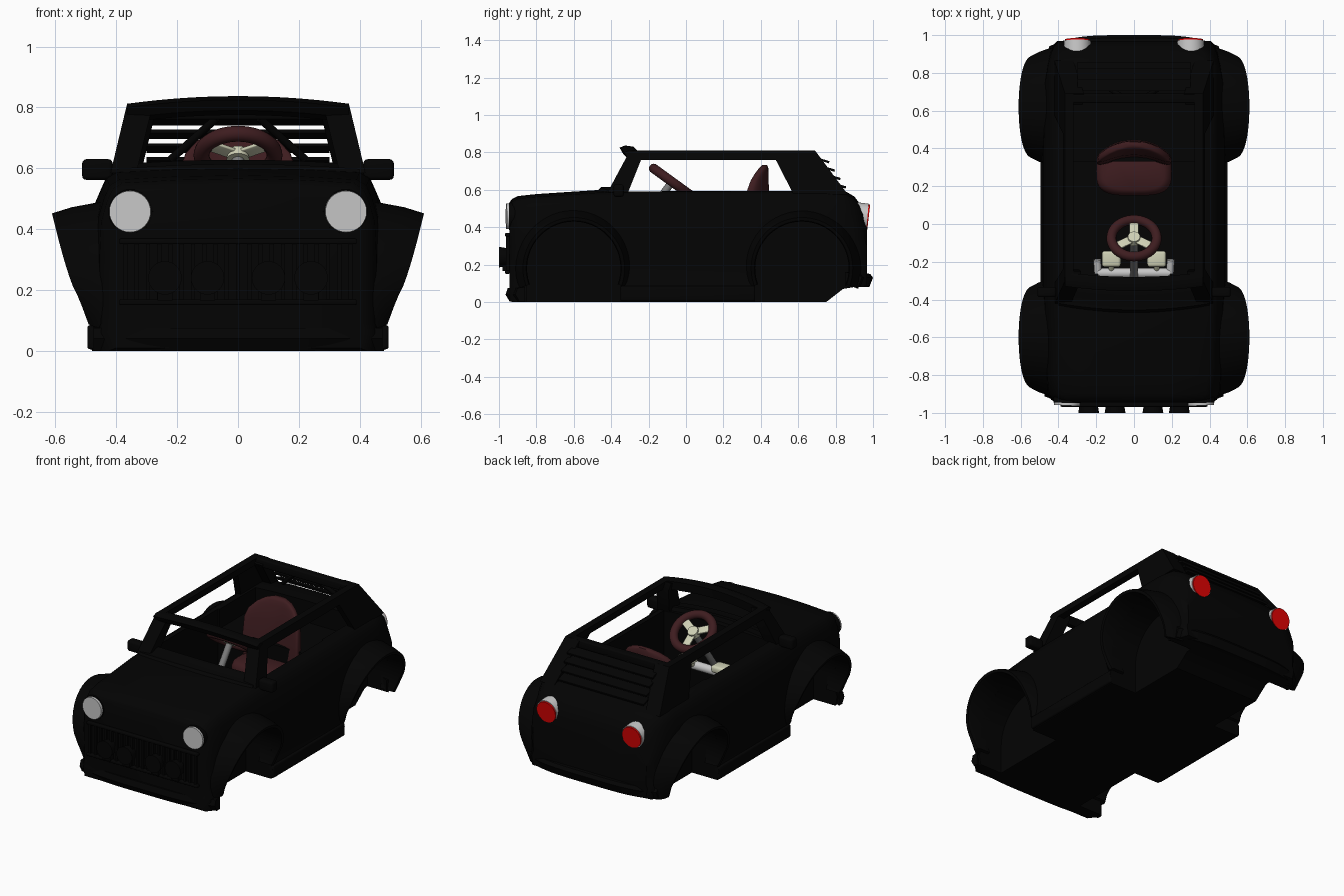
import bpy, bmesh, math
from mathutils import Vector, Matrix

cube = bpy.data.objects.get("Cube")
if cube:
    bpy.data.objects.remove(cube)


def material(name, r, g, b):
    m = bpy.data.materials.new(name)
    m.use_nodes = True
    m.diffuse_color = (r, g, b, 1)
    m.node_tree.nodes["Principled BSDF"].inputs["Base Color"].default_value = (r, g, b, 1)
    return m


BLACK = material("black paint", .001, .001, .001)
LEATHER = material("dark red leather", .048, .012, .014)
CREAM = material("cream metal", .62, .63, .46)
SILVER = material("silver", .57, .57, .57)
GREY = material("grey steel", .2, .2, .2)
RED = material("red lens", .75, .001, .001)


def finish(name, bm, mat, angle=35):
    bmesh.ops.recalc_face_normals(bm, faces=bm.faces[:])
    me = bpy.data.meshes.new(name)
    bm.to_mesh(me)
    bm.free()
    me.materials.append(mat)
    ob = bpy.data.objects.new(name, me)
    bpy.context.collection.objects.link(ob)
    smooth(ob, angle)
    return ob


def smooth(ob, angle=35):
    bpy.ops.object.select_all(action='DESELECT')
    ob.select_set(True)
    bpy.context.view_layer.objects.active = ob
    bpy.ops.object.shade_smooth_by_angle(angle=math.radians(angle))


def loft(name, rings, mat, angle=35):
    """Skin closed rings of points and cap both ends."""
    bm = bmesh.new()
    vs = [[bm.verts.new(p) for p in ring] for ring in rings]
    n = len(vs[0])
    for a, b in zip(vs, vs[1:]):
        for i in range(n):
            bm.faces.new((a[i], a[(i + 1) % n], b[(i + 1) % n], b[i]))
    bm.faces.new(vs[0])
    bm.faces.new(vs[-1][::-1])
    return finish(name, bm, mat, angle)


def box(name, c, size, mat, bevel=0):
    bm = bmesh.new()
    bmesh.ops.create_cube(bm, size=1, matrix=Matrix.Translation(c) @ Matrix.Diagonal((*size, 1)))
    if bevel:
        bmesh.ops.bevel(bm, geom=bm.edges[:], offset=bevel, segments=3, affect='EDGES', profile=.5)
    return finish(name, bm, mat)


def rod(name, p, q, r, mat, r2=None, sides=32):
    p, q = Vector(p), Vector(q)
    d = q - p
    mx = Matrix.Translation((p + q) / 2) @ d.to_track_quat('Z', 'Y').to_matrix().to_4x4()
    bm = bmesh.new()
    bmesh.ops.create_cone(bm, cap_ends=True, segments=sides, radius1=r, radius2=r2 or r,
                          depth=d.length, matrix=mx)
    return finish(name, bm, mat)


def across(name, section, half, mat, rise=0, bow=0, power=2):
    """Sweep a y-z section from side to side with a crown and a bow."""
    rings = []
    for i in range(17):
        t = i / 8 - 1
        k = 1 - abs(t) ** power
        rings.append([(t * half, y + bow * k, z + rise * k) for y, z in section])
    return loft(name, rings, mat)


def side_panel(name, outline, thick, s):
    """Plate that leans inwards like the cabin sides."""
    lean = lambda z: .42 - .24 * (z - .58)
    return loft(name, [[(s * (lean(z) - d), y, z) for y, z in outline] for d in (0, thick)], BLACK)


def cut(ob, cutter):
    m = ob.modifiers.new("cut", 'BOOLEAN')
    m.object = cutter
    m.solver = 'EXACT'
    bpy.context.view_layer.objects.active = ob
    bpy.ops.object.modifier_apply(modifier=m.name)
    bpy.data.objects.remove(cutter)


# Body shell: stations of y, middle width, top width, bottom, top
stations = [(-.945, .4, .36, .01, .515), (-.932, .425, .38, 0, .535), (-.9, .45, .40, 0, .552),
            (-.8, .46, .41, 0, .563), (-.45, .47, .42, 0, .586), (-.3, .48, .42, 0, .59),
            (.36, .48, .42, 0, .592), (.75, .47, .42, 0, .592), (.84, .455, .41, .07, .585),
            (.9, .44, .385, .08, .55), (.945, .42, .36, .08, .49), (.968, .395, .32, .09, .42)]
rings = []
for y, wm, wt, zb, zt in stations:
    half = [(wm, zb), (wm + .012, zb + .06), (wm, zb + .09), (wm + .005, .3), (wm, zt - .13),
            (wt + .03, zt - .06), (wt + .012, zt - .02), (wt - .02, zt), (wt * .5, zt + .01)]
    rings.append([(x, y, z) for x, z in half] + [(0, y, zt + .014)]
                 + [(-x, y, z) for x, z in half[::-1]] + [(0, y, zb)])
body = loft("body_shell", rings, BLACK)

# Cabin, rear shelf and wheel openings
cut(body, box("cabin_cutter", (0, .01, .48), (.74, .64, .8), BLACK))
cut(body, box("shelf_cutter", (0, .49, .75), (.72, .4, .56), BLACK))
WHEELS = (-.6, .62)
for s in (1, -1):
    for cy in WHEELS:
        arch = [(cy + .25 * math.cos(math.pi * i / 24), .18 + .25 * math.sin(math.pi * i / 24))
                for i in range(25)]
        arch += [(cy - .25, -.1), (cy + .25, -.1)]
        cut(body, loft("wheel_cutter", [[(s * x, y, z) for y, z in arch] for x in (.3, .8)], BLACK))
smooth(body)

for s, side in ((1, "left"), (-1, "right")):
    # Flared wheel arches
    for cy, end in zip(WHEELS, ("front", "rear")):
        rings = []
        for i in range(33):
            a = math.radians(-20 + 220 * i / 32)
            out = .525 + .086 * max(0, math.sin(a)) ** .75 + .1 * min(0, math.sin(a))
            sec = [(.40, .25), (.40, .32), (.45, .31), (.45 + (out - .45) * .6, .292),
                   (out, .272), (out - .004, .255), (out - .02, .25)]
            rings.append([(s * x, cy + r * math.cos(a), .18 + r * math.sin(a)) for x, r in sec])
        loft(f"{end}_{side}_fender", rings, BLACK)

    # Sill and cabin frame
    box(f"{side}_sill", (s * .475, .01, .045), (.04, .72, .08), BLACK, .01)
    side_panel(f"{side}_windscreen_pillar",
               [(-.42, .585), (-.31, .585), (-.24, .76), (-.25, .81), (-.31, .79)], .085, s)
    side_panel(f"{side}_roof_rail", [(-.28, .76), (.5, .76), (.69, .76), (.69, .81), (-.28, .81)], .045, s)
    side_panel(f"{side}_quarter_panel", [(.48, .76), (.69, .81), (.865, .575), (.575, .575)], .04, s)
    side_panel(f"{side}_rear_pillar", [(.63, .78), (.69, .81), (.865, .575), (.8, .575)], .1, s)
    rod(f"{side}_rear_brace", (s * .07, .68, .765), (s * .22, .77, .63), .013, BLACK, sides=12)

    # Door mirrors
    box(f"{side}_mirror", (s * .462, -.36, .596), (.1, .055, .068), BLACK, .014)
    rod(f"{side}_mirror_arm", (s * .39, -.35, .59), (s * .44, -.36, .59), .014, BLACK)

    # Lamps
    rod(f"{side}_headlight_rim", (s * .352, -.9, .458), (s * .353, -.947, .458), .073, BLACK)
    rod(f"{side}_headlight", (s * .353, -.92, .458), (s * .355, -.961, .458), .07, SILVER, .068)
    rod(f"{side}_tail_light_housing", (s * .3, .86, .465), (s * .3, .97, .455), .074, SILVER, .071)
    rod(f"{side}_tail_light_lens", (s * .3, .96, .456), (s * .3, .977, .454), .068, RED, .066)
    for x in (.1, .24):
        rod(f"{side}_fog_lamp", (s * x, -.94, .24), (s * x, -1, .24), .045, BLACK, .055)
        box(f"{side}_fog_lamp_foot", (s * x, -.965, .18), (.05, .03, .03), BLACK)

    # Pedals and support ends
    box(f"{side}_pedal", (s * .12, -.185, .4), (.1, .085, .045), CREAM, .015)
    rod(f"{side}_pedal_arm", (s * .12, -.185, .39), (s * .12, -.255, .33), .014, CREAM, sides=16)
    rod(f"{side}_bar_end", (s * .19, -.26, .33), (s * .195, -.19, .35), .02, SILVER)

# Screen surround, rear header and louvres
across("windscreen_header", [(-.33, .80), (-.31, .765), (-.26, .75), (-.255, .805), (-.3, .812)],
       .365, BLACK, rise=.025, bow=-.025)
across("cowl", [(-.44, .575), (-.42, .598), (-.37, .598), (-.345, .612), (-.32, .612), (-.31, .575)],
       .4, BLACK, rise=.016, bow=-.035)
box("rear_header", (0, .665, .785), (.72, .05, .05), BLACK, .008)
for i in range(4):
    y, z = .705 + .03 * i, .772 - .045 * i
    across("louvre", [(y, z), (y + .062, z - .019), (y + .058, z - .031), (y, z - .011)], .3, BLACK)

# Bumpers and grille
across("front_bumper", [(-.86, .002), (-.89, .002), (-.912, .04), (-.9, .075), (-.86, .08)],
       .475, BLACK, bow=-.053, power=4)
across("rear_bumper", [(.85, .085), (.92, .08), (.94, .13), (.925, .15), (.85, .16)],
       .45, BLACK, bow=.06, power=4)
for z in (.16, .36):
    box("grille_rail", (0, -.955, z), (.78, .025, .018), BLACK, .005)
for i in range(21):
    box("grille_bar", ((i - 10) * .037, -.952, .26), (.014, .02, .2), BLACK)

# Steering wheel and column
hub = Vector((0, -.075, .643))
tilt = Matrix.Rotation(math.radians(-36), 4, 'X')
bpy.ops.mesh.primitive_torus_add(major_radius=.12, minor_radius=.026, major_segments=48,
                                 minor_segments=14, location=hub,
                                 rotation=(math.radians(-36), 0, 0))
wheel = bpy.context.object
wheel.name = "steering_wheel"
wheel.data.materials.append(LEATHER)
smooth(wheel, 60)
axis = tilt @ Vector((0, 0, 1))
rod("steering_hub", hub - axis * .02, hub + axis * .015, .038, CREAM, .032)
for k in range(3):
    a = math.radians(90 + 120 * k)
    spoke = box("steering_spoke", (.065, 0, 0), (.09, .048, .012), CREAM, .004)
    spoke.matrix_world = Matrix.Translation(hub) @ tilt @ Matrix.Rotation(a, 4, 'Z')
rod("steering_column", hub - axis * .02, hub - axis * .38, .02, GREY)
rod("cross_bar", (-.19, -.26, .33), (.19, -.26, .33), .027, SILVER)


# Seat, made of stacked rounded slices: z, half width, middle y, half depth
def slices(name, levels, wrap=0):
    rings = []
    for z, w, cy, d in levels:
        ring = []
        for i in range(40):
            c, s = math.cos(math.tau * i / 40), math.sin(math.tau * i / 40)
            c, s = (math.copysign(abs(v) ** .6, v) for v in (c, s))
            ring.append((w * c, cy + d * s - wrap * (w * c) ** 2, z))
        rings.append(ring)
    loft(name, rings, LEATHER, 60)


slices("seat_cushion", [(.1, .17, .28, .1), (.28, .195, .28, .125), (.33, .2, .28, .13),
                        (.36, .19, .28, .12), (.375, .16, .28, .1)])
slices("seat_back", [(.3, .185, .395, .05), (.45, .198, .4, .046), (.6, .19, .405, .038),
                     (.65, .172, .41, .032), (.69, .135, .414, .026), (.715, .095, .418, .022),
                     (.732, .04, .42, .014)], wrap=1.7)
